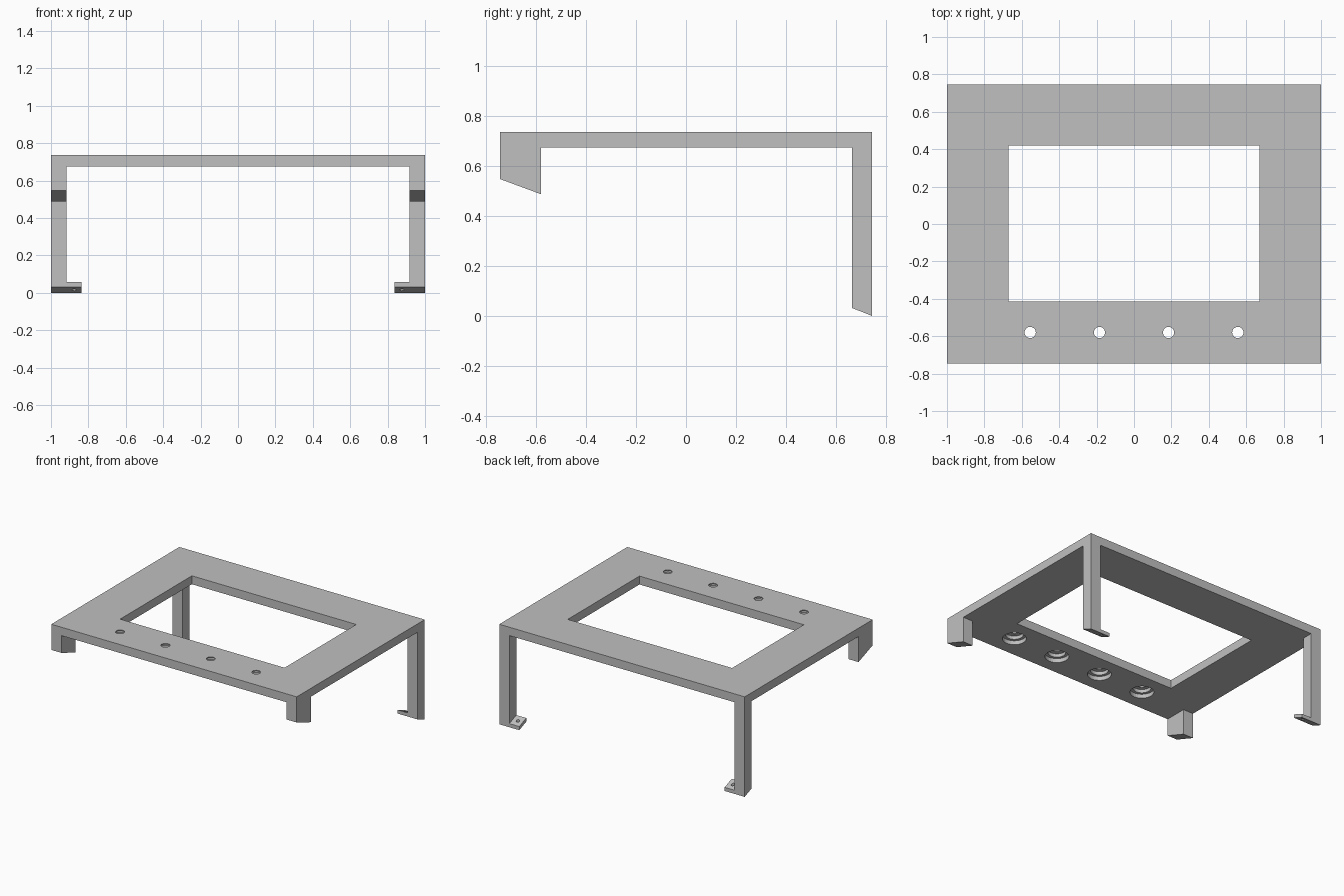
import bpy, bmesh
from math import cos, sin, tau
from mathutils import Vector

old = bpy.data.objects.get("Cube")
if old:
    bpy.data.objects.remove(old, do_unlink=True)

grey = bpy.data.materials.new("plain grey")
grey.use_nodes = True
COLOUR = (0.53, 0.53, 0.53, 1)
grey.diffuse_color = COLOUR
for node in grey.node_tree.nodes:
    if node.type == 'BSDF_PRINCIPLED':
        node.inputs["Base Color"].default_value = COLOUR


def finish(name, bm):
    bmesh.ops.recalc_face_normals(bm, faces=bm.faces)
    mesh = bpy.data.meshes.new(name)
    bm.to_mesh(mesh)
    bm.free()
    mesh.materials.append(grey)
    obj = bpy.data.objects.new(name, mesh)
    bpy.context.collection.objects.link(obj)
    return obj


def extrude_x(name, profile, x0, x1):
    """Solid from a (y, z) outline swept between two x positions."""
    bm = bmesh.new()
    face = bm.faces.new([bm.verts.new((x0, y, z)) for y, z in profile])
    ext = bmesh.ops.extrude_face_region(bm, geom=[face])
    moved = [g for g in ext["geom"] if isinstance(g, bmesh.types.BMVert)]
    bmesh.ops.translate(bm, verts=moved, vec=(x1 - x0, 0, 0))
    return finish(name, bm)


def lathe(name, profile, x, y, sides=32):
    """Closed turned solid from (radius, z) steps, used as a cutter."""
    bm = bmesh.new()
    rings = [[bm.verts.new((x + r * cos(tau * i / sides),
                            y + r * sin(tau * i / sides), z))
              for i in range(sides)] for r, z in profile]
    for a, b in zip(rings, rings[1:]):
        for i in range(sides):
            j = (i + 1) % sides
            bm.faces.new((a[i], a[j], b[j], b[i]))
    bm.faces.new(rings[0])
    bm.faces.new(rings[-1])
    return finish(name, bm)


def cut(target, cutter):
    mod = target.modifiers.new("cut", 'BOOLEAN')
    mod.operation = 'DIFFERENCE'
    mod.solver = 'EXACT'
    mod.object = cutter
    cutter.hide_render = True
    bpy.context.view_layer.objects.active = target
    bpy.ops.object.modifier_apply(modifier=mod.name)
    bpy.data.objects.remove(cutter, do_unlink=True)


DEPTH, TOP, UNDER = 0.745, 0.737, 0.675


def box(y0, y1, z0, z1):
    return [(y0, z0), (y1, z0), (y1, z1), (y0, z1)]


# Top plate with its rectangular window
plate = extrude_x("top_plate", box(-DEPTH, DEPTH, UNDER, TOP), -1, 1)
cut(plate, extrude_x("window_cutter", box(-0.415, 0.42, 0.6, 0.8), -0.67, 0.67))

# Row of stepped holes, wide on the underside
steps = [(0.08, 0.65), (0.08, 0.705), (0.06, 0.705), (0.06, 0.73),
         (0.03, 0.73), (0.03, 0.76)]
for i in range(4):
    cut(plate, lathe("hole_cutter", steps, -0.555 + 0.37 * i, -0.58))

# Legs with slanted ends, and drilled feet on the rear pair
front_outline = [(-DEPTH, UNDER), (-DEPTH, 0.548), (-0.58, 0.487), (-0.58, UNDER)]
rear_outline = [(0.664, UNDER), (0.664, 0.032), (DEPTH, 0), (DEPTH, UNDER)]
foot_outline = [(0.664, 0.032), (DEPTH, 0), (DEPTH, 0.027), (0.664, 0.059)]
for side, s in (("left", 1), ("right", -1)):
    extrude_x("front_leg_" + side, front_outline, s * 0.918, s)
    extrude_x("rear_leg_" + side, rear_outline, s * 0.918, s)
    foot = extrude_x("rear_foot_" + side, foot_outline, s * 0.837, s * 0.918)
    cut(foot, lathe("foot_cutter", [(0.012, -0.1), (0.012, 0.1)],
                    s * 0.876, 0.705, 16))
